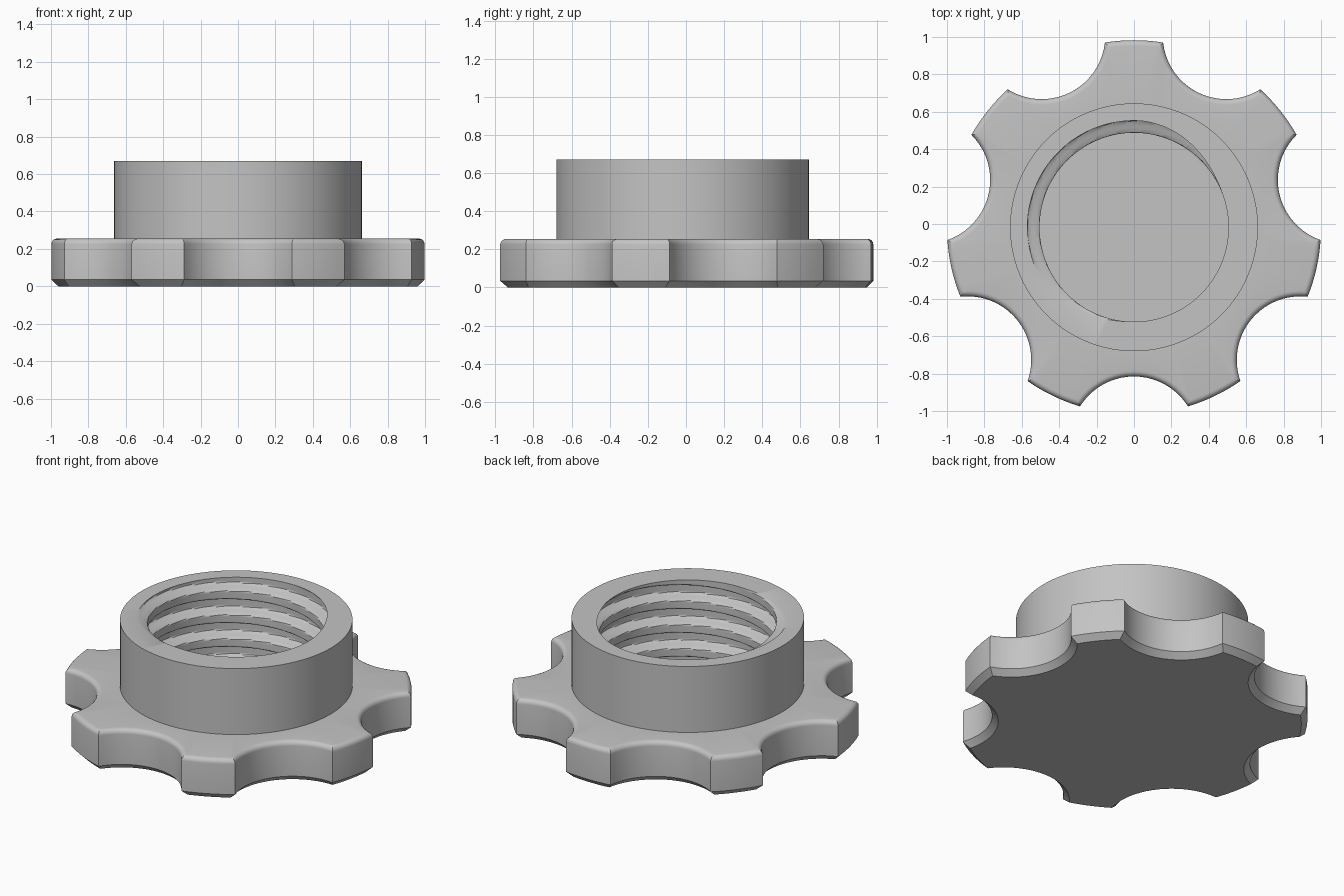
import bpy, bmesh
from math import sin, cos, acos, pi, tau, radians

cube = bpy.data.objects.get("Cube")
if cube:
    bpy.data.objects.remove(cube, do_unlink=True)

AXIS_Y = -0.0175                    # shared axis of flange and collar
LOBES = 7
TIP_R, SCALLOP_R, SCALLOP_DIST = 1.0, 0.34, 1.1375
FLANGE_TOP, COLLAR_TOP, FLOOR_Z = 0.255, 0.67, 0.13
COLLAR_R, CREST_R, ROOT_R, PITCH = 0.6625, 0.505, 0.57, 0.15
SIDES = 140

grey = bpy.data.materials.new("plain_grey")
grey.use_nodes = True
grey.diffuse_color = (0.55, 0.55, 0.55, 1)
grey.node_tree.nodes["Principled BSDF"].inputs["Base Color"].default_value = (0.55, 0.55, 0.55, 1)


def loft(name, rings, cap_start=False, cap_end=False):
    """Skin a stack of equal-length rings and make a smooth object of it."""
    bm = bmesh.new()
    loops = [[bm.verts.new(p) for p in ring] for ring in rings]
    n = len(loops[0])
    for a, b in zip(loops, loops[1:]):
        for i in range(n):
            j = (i + 1) % n
            bm.faces.new((a[i], a[j], b[j], b[i]))
    if cap_start:
        bm.faces.new(loops[0][::-1])
    if cap_end:
        bm.faces.new(loops[-1])
    mesh = bpy.data.meshes.new(name)
    bm.to_mesh(mesh)
    bm.free()
    mesh.materials.append(grey)
    obj = bpy.data.objects.new(name, mesh)
    obj.location.y = AXIS_Y
    bpy.context.collection.objects.link(obj)
    bpy.ops.object.select_all(action='DESELECT')
    obj.select_set(True)
    bpy.context.view_layer.objects.active = obj
    bpy.ops.object.shade_smooth_by_angle(angle=radians(30))
    return obj


def flange_outline(inset, z, arc_steps=20, tip_steps=8):
    """Scalloped outline, moved inward by a constant distance."""
    tip, scoop = TIP_R - inset, SCALLOP_R + inset
    half = acos((tip**2 + SCALLOP_DIST**2 - scoop**2) / (2 * SCALLOP_DIST * tip))
    sweep = acos((SCALLOP_DIST - tip * cos(half)) / scoop)
    step = tau / LOBES
    local = []
    for i in range(arc_steps + 1):
        t = sweep * (2 * i / arc_steps - 1)
        local.append((SCALLOP_DIST - scoop * cos(t), scoop * sin(t)))
    for i in range(1, tip_steps):
        t = half + (step - 2 * half) * i / tip_steps
        local.append((tip * cos(t), tip * sin(t)))
    ring = []
    for k in range(LOBES):
        c, s = cos(k * step - pi / 2), sin(k * step - pi / 2)
        ring += [(x * c - y * s, x * s + y * c, z) for x, y in local]
    return ring


# Flange: bottom chamfer, straight wall, rounded top edge, flat top
CHAMFER, FILLET, FILLET_STEPS = 0.035, 0.03, 5
rings = [flange_outline(CHAMFER, 0), flange_outline(0, CHAMFER)]
for i in range(FILLET_STEPS + 1):
    t = pi / 2 * i / FILLET_STEPS
    rings.append(flange_outline(FILLET * (1 - cos(t)), FLANGE_TOP - FILLET * (1 - sin(t))))
inner = []
for x, y, z in rings[-1]:
    scale = (COLLAR_R - 0.01) / (x * x + y * y) ** 0.5
    inner.append((x * scale, y * scale, z))
rings.append(inner)
loft("scalloped_flange", rings, cap_start=True)


def thread_radius(angle, z):
    """Right-hand internal thread with eased flanks."""
    s = angle / tau - (z - COLLAR_TOP) / PITCH - 0.4
    d = abs((s + 0.5) % 1 - 0.5)
    t = min(max((d - 0.15) / 0.2, 0), 1)
    return ROOT_R + (CREST_R - ROOT_R) * t * t * (3 - 2 * t)


def collar_ring(z, radius):
    angles = [tau * i / SIDES for i in range(SIDES)]
    return [(radius(a, z) * cos(a), radius(a, z) * sin(a), z) for a in angles]


def outer(angle, z):
    return COLLAR_R


# Collar: outer wall, top rim, threaded bore and its floor
ROWS = 90
rings = [collar_ring(FLANGE_TOP - 0.005, outer), collar_ring(COLLAR_TOP, outer)]
for i in range(ROWS + 1):
    rings.append(collar_ring(COLLAR_TOP + (FLOOR_Z - COLLAR_TOP) * i / ROWS, thread_radius))
loft("threaded_collar", rings, cap_end=True)
